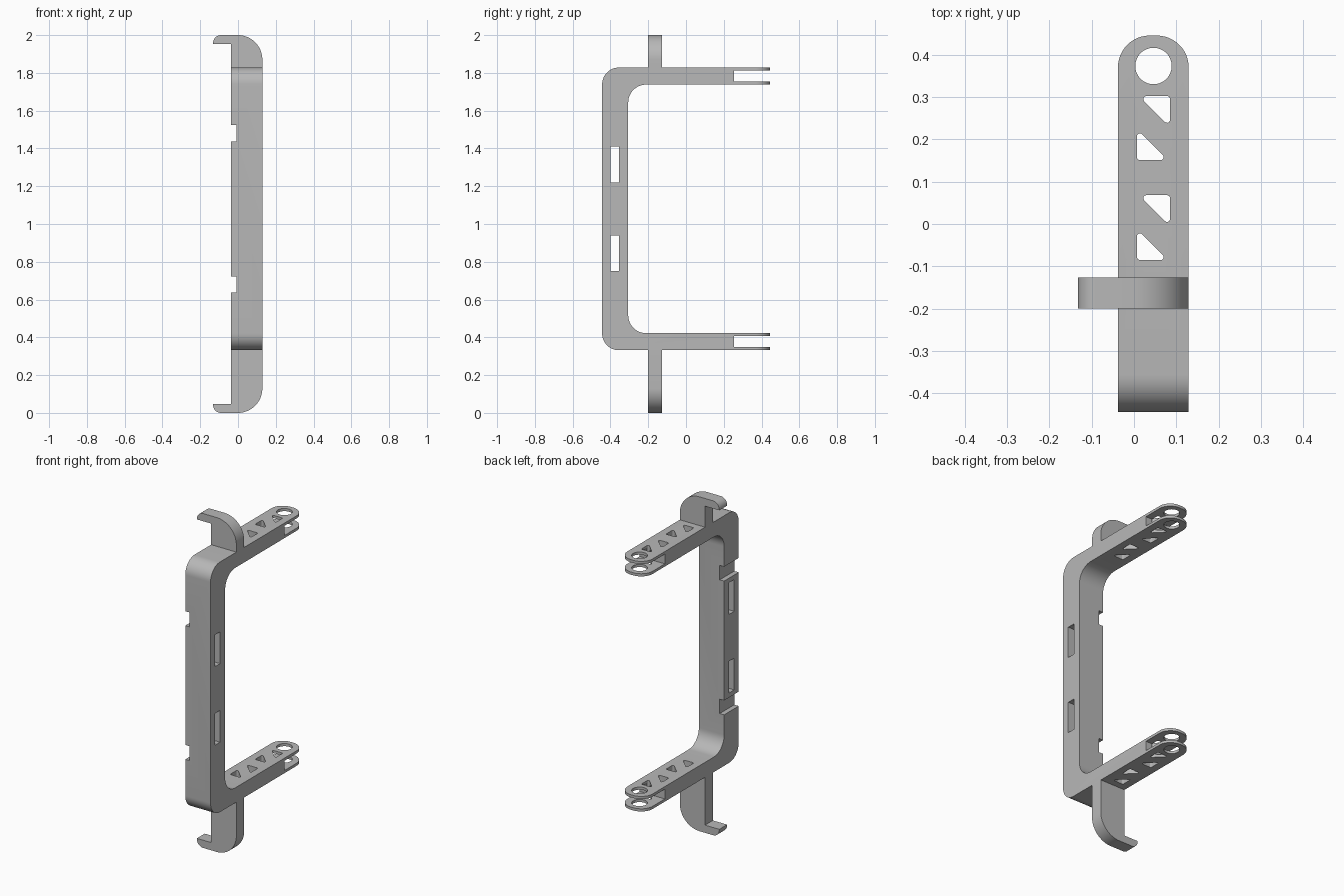
import bpy, bmesh, math
from mathutils import Vector

if "Cube" in bpy.data.objects:
    bpy.data.objects.remove(bpy.data.objects["Cube"])

grey = bpy.data.materials.new("plain grey")
grey.use_nodes = True
grey.diffuse_color = (0.48, 0.48, 0.48, 1)
grey.node_tree.nodes["Principled BSDF"].inputs["Base Color"].default_value = grey.diffuse_color


def rounded(corners, steps=12):
    """Outline from (u, v, radius) corners, with an arc at each radius."""
    pts = []
    for i, (u, v, r) in enumerate(corners):
        p = Vector((u, v))
        if not r:
            pts.append(p)
            continue
        a = (Vector(corners[i - 1][:2]) - p).normalized()
        b = (Vector(corners[(i + 1) % len(corners)][:2]) - p).normalized()
        half = a.angle(b) / 2
        centre = p + (a + b).normalized() * r / math.sin(half)
        start, end = (p + d * r / math.tan(half) - centre for d in (a, b))
        sweep = math.pi - 2 * half
        for k in range(steps + 1):
            t = k / steps
            pts.append(centre + (start * math.sin((1 - t) * sweep)
                                 + end * math.sin(t * sweep)) / math.sin(sweep))
    return pts


def box(u0, u1, v0, v1):
    return [(u0, v0), (u1, v0), (u1, v1), (u0, v1)]


def prism(name, outline, axis, lo, hi):
    """Extrude an outline along the given axis from lo to hi."""
    place = {"x": lambda u, v, w: (w, u, v),
             "y": lambda u, v, w: (u, w, v),
             "z": lambda u, v, w: (u, v, w)}[axis]
    bm = bmesh.new()
    face = bm.faces.new([bm.verts.new(place(u, v, lo)) for u, v in outline])
    out = bmesh.ops.extrude_face_region(bm, geom=[face])
    moved = [g for g in out["geom"] if isinstance(g, bmesh.types.BMVert)]
    bmesh.ops.translate(bm, verts=moved, vec=place(0, 0, hi - lo))
    bmesh.ops.recalc_face_normals(bm, faces=bm.faces)
    mesh = bpy.data.meshes.new(name)
    bm.to_mesh(mesh)
    bm.free()
    mesh.materials.append(grey)
    obj = bpy.data.objects.new(name, mesh)
    bpy.context.collection.objects.link(obj)
    return obj


def activate(obj):
    bpy.ops.object.select_all(action="DESELECT")
    obj.select_set(True)
    bpy.context.view_layer.objects.active = obj


def combine(obj, cutter, operation="DIFFERENCE"):
    cutter.hide_render = True
    mod = obj.modifiers.new("cut", "BOOLEAN")
    mod.object, mod.operation, mod.solver = cutter, operation, "EXACT"
    activate(obj)
    bpy.ops.object.modifier_apply(modifier=mod.name)
    bpy.data.objects.remove(cutter)


LEFT, RIGHT = -0.038, 0.129
FRONT, BACK = -0.444, 0.445
MID, HALF = 1.08, 0.748
BOTTOM, TOP = MID - HALF, MID + HALF

# C-shaped frame, trimmed to its plan with rounded arm ends
side = rounded([(0.6, BOTTOM, 0), (FRONT, BOTTOM, 0.088), (FRONT, TOP, 0.088), (0.6, TOP, 0),
                (0.6, TOP - 0.09, 0), (-0.306, TOP - 0.09, 0.095),
                (-0.306, BOTTOM + 0.09, 0.095), (0.6, BOTTOM + 0.09, 0)])
frame = prism("frame", side, "x", -0.2, 0.3)
plan = rounded([(LEFT, -0.6, 0), (RIGHT, -0.6, 0), (RIGHT, BACK, 0.075), (LEFT, BACK, 0.075)])
combine(frame, prism("plan", plan, "z", 0, 2), "INTERSECT")

# Fork gaps, spine slots and side notches, paired above and below the middle
for s in (-1, 1):
    for outline, offset, height, x0, x1 in (
            ((0.254, 0.6), 0.703, 0.058, -0.3, 0.3),
            ((-0.401, -0.354), 0.235, 0.19, -0.3, 0.3),
            ((-0.6, -0.2), 0.4, 0.086, -0.3, -0.009)):
        z = MID + s * offset
        combine(frame, prism("gap", box(*outline, z - height / 2, z + height / 2), "x", x0, x1))

# Pivot holes and triangular lightening holes through both arms
ring = [(0.046 + 0.043 * math.cos(a), 0.373 + 0.043 * math.sin(a))
        for a in (math.tau * k / 48 for k in range(48))]
combine(frame, prism("pivot_hole", ring, "z", -0.5, 2.5))
LEG = 0.073
for x, y, d in ((0.085, 0.302, -LEG), (0.007, 0.151, LEG),
                (0.085, 0.068, -LEG), (0.007, -0.085, LEG)):
    tri = rounded([(x, y, 0.007), (x + d, y, 0.007), (x, y + d, 0.007)], 5)
    combine(frame, prism("triangle_hole", tri, "z", -0.5, 2.5))


# Hooks above and below the frame
def hook(name, base, end, s):
    outline = rounded([(LEFT, base, 0), (RIGHT, base, 0), (RIGHT, end, 0.13),
                       (-0.132, end, 0.042), (-0.132, end - s * 0.046, 0),
                       (LEFT, end - s * 0.046, 0)], 16)
    return prism(name, outline, "y", -0.2, -0.126)


parts = [frame, hook("upper_hook", TOP, 2, 1), hook("lower_hook", BOTTOM, 0, -1)]
for part in parts:
    activate(part)
    bpy.ops.object.shade_smooth_by_angle(angle=math.radians(30))
